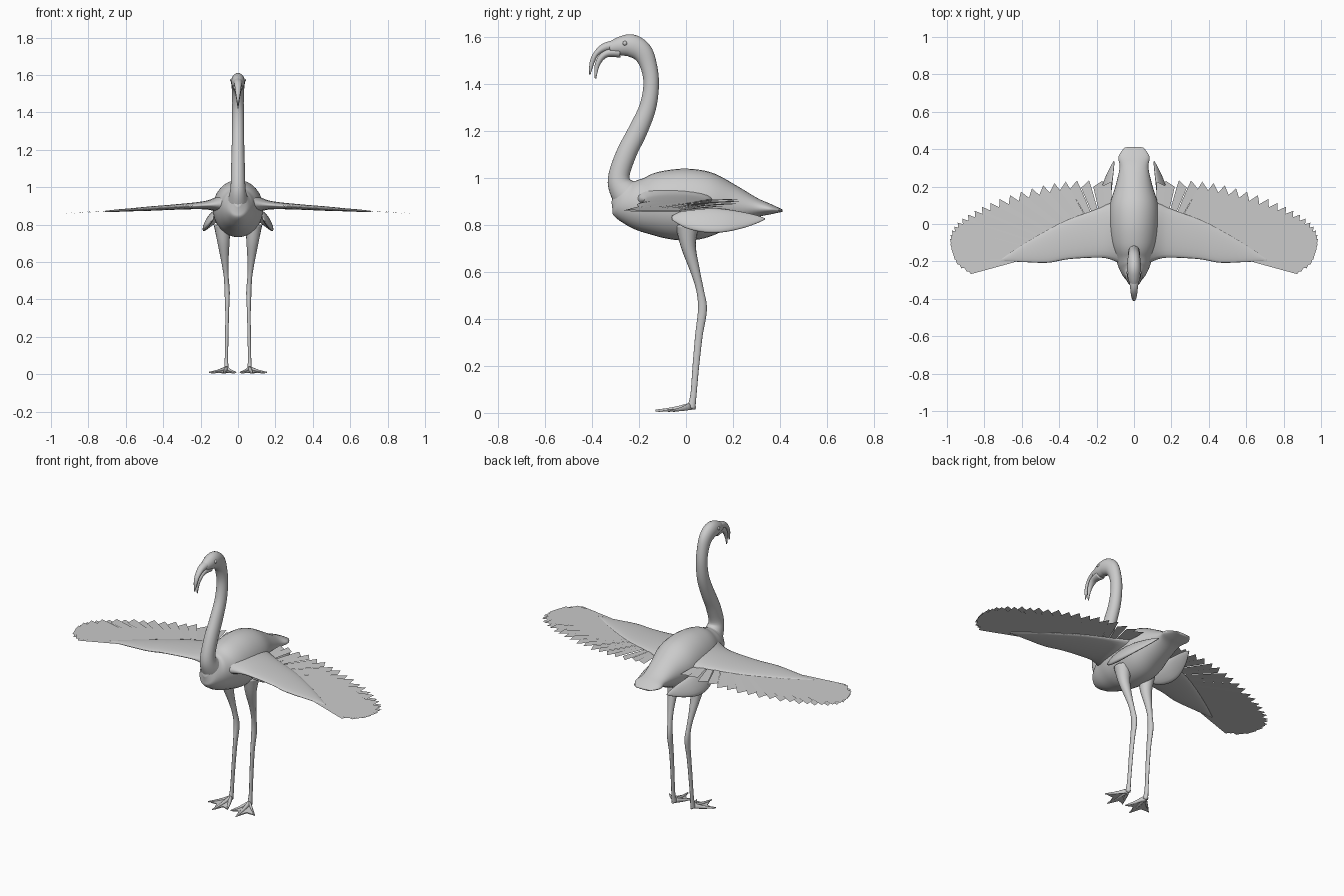
import bpy, bmesh, math
from mathutils import Vector

if "Cube" in bpy.data.objects:
    bpy.data.objects.remove(bpy.data.objects["Cube"])


def spline(pts, sub):
    """Smooth curve through tuples of any length (Catmull-Rom)."""
    out = []
    n = len(pts)
    for i in range(n - 1):
        p = [pts[max(0, min(n - 1, i + k))] for k in (-1, 0, 1, 2)]
        for s in range(sub):
            t = s / sub
            out.append(tuple(0.5 * (2 * b + (c - a) * t + (2 * a - 5 * b + 4 * c - d) * t * t
                                    + (3 * b - a - 3 * c + d) * t ** 3)
                             for a, b, c, d in zip(*p)))
    out.append(tuple(pts[-1]))
    return out


def finish(name, bm, mirror, smooth=True):
    me = bpy.data.meshes.new(name)
    bm.to_mesh(me)
    bm.free()
    ob = bpy.data.objects.new(name, me)
    bpy.context.collection.objects.link(ob)
    if smooth:
        for f in me.polygons:
            f.use_smooth = True
    if mirror:
        ob.modifiers.new("Mirror", 'MIRROR').use_mirror_merge = False
    return ob


def loft(name, secs, u=(1, 0, 0), mirror=False, seg=20, sub=5):
    """Elliptical tube; each section is x, y, z, radius along u, other radius."""
    u = Vector(u).normalized()
    s = spline(secs, sub)
    bm = bmesh.new()
    rings = []
    for i, (x, y, z, a, b) in enumerate(s):
        t = Vector(s[min(i + 1, len(s) - 1)][:3]) - Vector(s[max(i - 1, 0)][:3])
        v = t.cross(u).normalized()
        a, b = max(a, 0.001), max(b, 0.001)
        rings.append([bm.verts.new(Vector((x, y, z)) + u * a * math.cos(k * math.tau / seg)
                                   + v * b * math.sin(k * math.tau / seg)) for k in range(seg)])
    for r, q in zip(rings, rings[1:]):
        for k in range(seg):
            j = (k + 1) % seg
            bm.faces.new((r[k], r[j], q[j], q[k]))
    bm.faces.new(rings[0])
    bm.faces.new(rings[-1])
    bmesh.ops.recalc_face_normals(bm, faces=bm.faces)
    return finish(name, bm, mirror)


def side_path(rows):
    """Rows of y, z, half width, half depth on the centre line."""
    return [(0, y, z, a, b) for y, z, a, b in rows]


# Body with flared tail
loft("body", side_path([
    (-.305, .93, .02, .035), (-.28, .92, .05, .075), (-.24, .90, .078, .095),
    (-.18, .887, .10, .117), (-.1, .887, .125, .142), (0, .886, .135, .153),
    (.1, .886, .13, .138), (.2, .88, .10, .092), (.3, .872, .077, .042),
    (.36, .866, .083, .022), (.41, .86, .05, .005)]), seg=32)

# Neck and head in one sweep
loft("neck_and_head", side_path([
    (-.20, .88, .07, .09), (-.262, .94, .052, .062), (-.286, 1.0, .04, .046),
    (-.255, 1.1, .037, .043), (-.205, 1.2, .034, .041), (-.163, 1.3, .032, .036),
    (-.148, 1.4, .031, .033), (-.16, 1.48, .031, .036), (-.187, 1.535, .034, .044),
    (-.232, 1.562, .037, .048), (-.28, 1.56, .034, .04), (-.325, 1.552, .022, .025)]), seg=24)

# Hooked beak
loft("upper_beak", side_path([
    (-.28, 1.565, .028, .022), (-.34, 1.557, .021, .019), (-.38, 1.53, .016, .012),
    (-.40, 1.49, .011, .01), (-.409, 1.44, .002, .003)]))
loft("lower_beak", side_path([
    (-.28, 1.535, .028, .024), (-.33, 1.532, .022, .018), (-.36, 1.512, .017, .014),
    (-.379, 1.475, .01, .01), (-.385, 1.422, .002, .003)]))

# Eyes
bm = bmesh.new()
bmesh.ops.create_uvsphere(bm, u_segments=12, v_segments=8, radius=.01)
bmesh.ops.translate(bm, verts=bm.verts, vec=(.032, -.26, 1.572))
finish("eyes", bm, True)

# Legs
loft("legs", [
    (.085, .005, .80, .045, .05), (.078, .01, .71, .033, .032), (.07, .04, .6, .019, .02),
    (.063, .06, .52, .013, .016), (.058, .07, .44, .014, .019), (.058, .055, .33, .01, .016),
    (.06, .042, .2, .009, .014), (.062, .032, .08, .009, .013), (.062, .022, .02, .013, .018)],
    mirror=True, seg=16)

# Webbed feet
heel = Vector((.062, .02, .028))
tips = [Vector((.012, -.085, .01)), Vector((.078, -.13, .01)), Vector((.153, -.06, .01))]
for i, tip in enumerate(tips):
    mid = heel.lerp(tip, .5)
    loft(f"toe_{i + 1}", [(*heel, .012, .016), (mid.x, mid.y, .016, .009, .009),
                          (*tip, .003, .004)], mirror=True, seg=10, sub=3)
loft("hind_toe", [(.062, .02, .025, .01, .01), (.062, .042, .02, .004, .006)],
     mirror=True, seg=10, sub=2)
bm = bmesh.new()
for a, b in zip(tips, tips[1:]):
    ring = [heel, a.lerp(heel, .08), (a + b).lerp(2 * heel, .3) / 2, b.lerp(heel, .08)]
    bm.faces.new([bm.verts.new((p.x, p.y, p.z - .002)) for p in ring])
web = finish("foot_web", bm, True, smooth=False)
web.modifiers.new("Thickness", 'SOLIDIFY').thickness = .006


def wing_z(x):
    return .917 - .062 * x


# Thick leading part of the wings: x, front edge y, back edge y, half thickness
arm = [(.05, -.225, .12, .07), (.13, -.188, .11, .034), (.2, -.18, .08, .02),
       (.35, -.188, .025, .014), (.46, -.207, -.03, .012), (.58, -.204, -.1, .008),
       (.66, -.2, -.152, .006), (.712, -.198, -.188, .003)]
loft("wing_arm", [(x, (f + b) / 2, wing_z(x) - .002, (b - f) / 2, t) for x, f, b, t in arm],
     u=(0, 1, 0), mirror=True, seg=24)

# Flight feathers: thin overlapping blades fanned between two curves
tip_line = spline([(.145, .215), (.3, .212), (.45, .19), (.6, .148), (.74, .095), (.85, .04),
                   (.93, -.015), (.97, -.07), (.975, -.13), (.95, -.195), (.89, -.24)], 10)
root_line = spline([(.14, .0), (.25, -.02), (.36, -.06), (.46, -.1), (.55, -.15), (.62, -.185),
                    (.65, -.195)], 10)


def at(line, t):
    f = t * (len(line) - 1)
    i = min(int(f), len(line) - 2)
    return Vector(line[i]).lerp(Vector(line[i + 1]), f - i)


bm = bmesh.new()
count = 27
for i in range(count):
    t = i / (count - 1)
    root, tip = at(root_line, t), at(tip_line, t)
    d = (tip - root).normalized()
    p = Vector((d.y, -d.x))
    w = .026 + .004 * t
    corners = [root - p * .012, root + p * .012, tip + p * w * .95 - d * .04,
               tip + p * w - d * .012, tip - p * w + d * .012, tip - p * w * .95 - d * .04]
    lift = .004 * (1 if i % 2 else -1)
    vs = [bm.verts.new((c.x, c.y, wing_z(c.x) + (lift * .5 if k > 1 else 0)))
          for k, c in enumerate(corners)]
    f = bm.faces.new(vs)
    f.normal_update()
    if f.normal.z < 0:
        f.normal_flip()
finish("flight_feathers", bm, True, smooth=False)

# Leaf-shaped flank feathers below the wings
loft("flank_feathers", [
    (.135, -.06, .83, .01, .004), (.148, .0, .825, .045, .014), (.155, .08, .82, .06, .018),
    (.152, .16, .818, .057, .016), (.135, .24, .82, .04, .011), (.118, .3, .823, .02, .007),
    (.107, .335, .825, .003, .003)], u=(.5, 0, -.87), mirror=True, seg=16)
